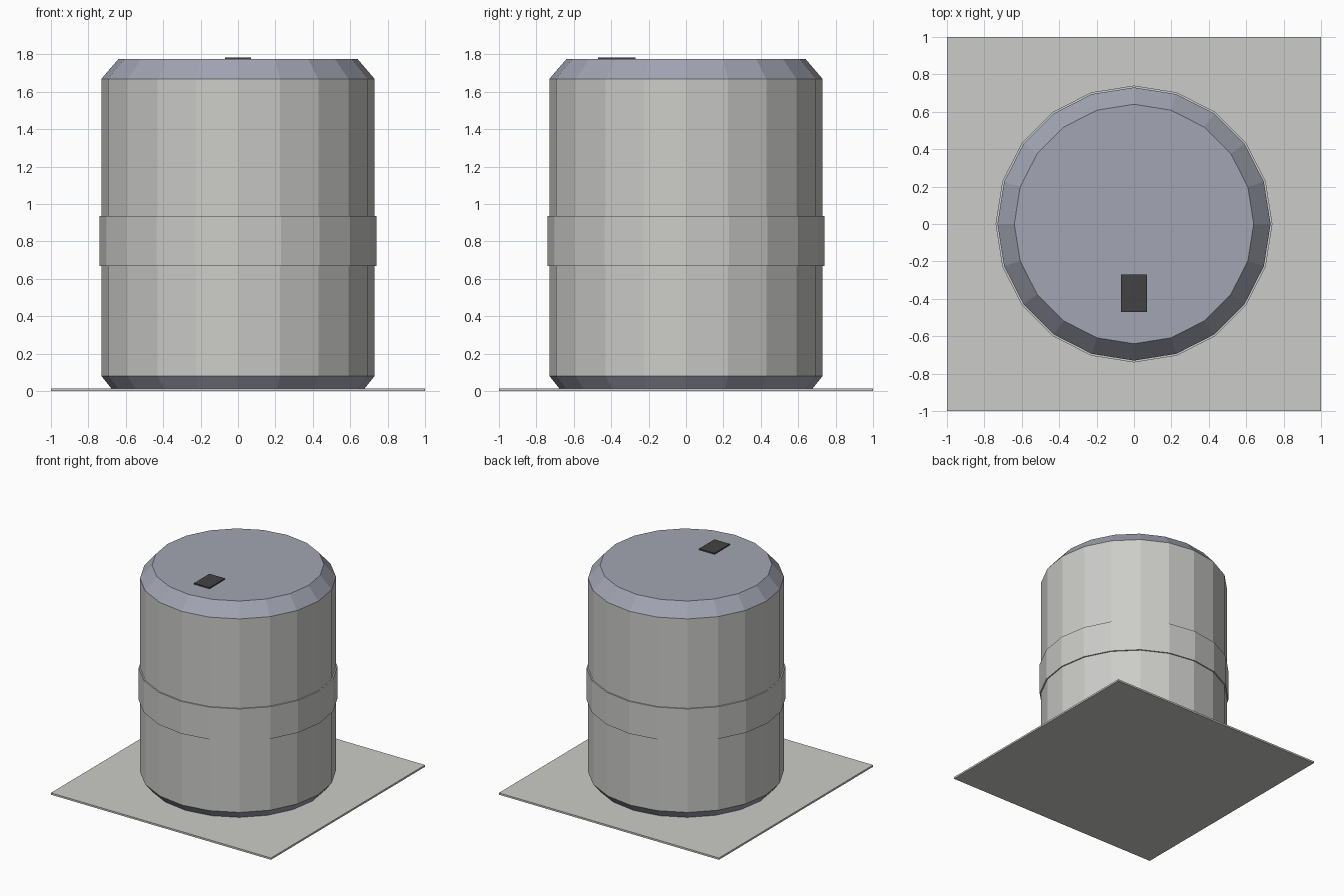
import bpy, bmesh
from math import cos, sin, tau

cube = bpy.data.objects.get("Cube")
if cube:
    bpy.data.objects.remove(cube, do_unlink=True)

SIDES = 20


def material(name, rgb):
    m = bpy.data.materials.new(name)
    m.use_nodes = True
    m.diffuse_color = (*rgb, 1)
    m.node_tree.nodes["Principled BSDF"].inputs["Base Color"].default_value = (*rgb, 1)
    return m


concrete = material("light grey", (0.60, 0.60, 0.58))
steel = material("blue grey", (0.36, 0.375, 0.445))
dark = material("dark grey", (0.055, 0.055, 0.055))


def add_object(name, bm, *mats):
    bmesh.ops.recalc_face_normals(bm, faces=bm.faces)
    mesh = bpy.data.meshes.new(name)
    bm.to_mesh(mesh)
    bm.free()
    for m in mats:
        mesh.materials.append(m)
    obj = bpy.data.objects.new(name, mesh)
    bpy.context.collection.objects.link(obj)
    return obj


def box(name, low, high, mat):
    bm = bmesh.new()
    bmesh.ops.create_cube(bm, size=1)
    for v in bm.verts:
        v.co = [(a + b) / 2 + c * (b - a) for a, b, c in zip(low, high, v.co)]
    return add_object(name, bm, mat)


def turned(name, profile, *mats):
    """Closed faceted solid from (radius, height) rings."""
    bm = bmesh.new()
    rings = [[bm.verts.new((r * cos(tau * i / SIDES), r * sin(tau * i / SIDES), z))
              for i in range(SIDES)] for r, z in profile]
    for low, high in zip(rings, rings[1:]):
        for i in range(SIDES):
            j = (i + 1) % SIDES
            bm.faces.new((low[i], low[j], high[j], high[i]))
    bm.faces.new(rings[0][::-1])
    bm.faces.new(rings[-1])
    bm.normal_update()
    # Upright walls take the first material, bevels and ends the second
    for f in bm.faces:
        f.material_index = int(len(mats) > 1 and abs(f.normal.z) > 0.1)
    return add_object(name, bm, *mats)


# Ground slab
box("base_slab", (-1, -1, 0), (1, 1, 0.015), concrete)

# Tank with bevelled bottom and roof
turned("tank_body", [(0.675, 0.012), (0.73, 0.08), (0.73, 1.67), (0.64, 1.775)],
       concrete, steel)

# Raised belt around the middle
turned("tank_belt", [(0.74, 0.67), (0.74, 0.935)], concrete)

# Roof hatch
box("roof_hatch", (-0.07, -0.47, 1.765), (0.07, -0.27, 1.785), dark)
